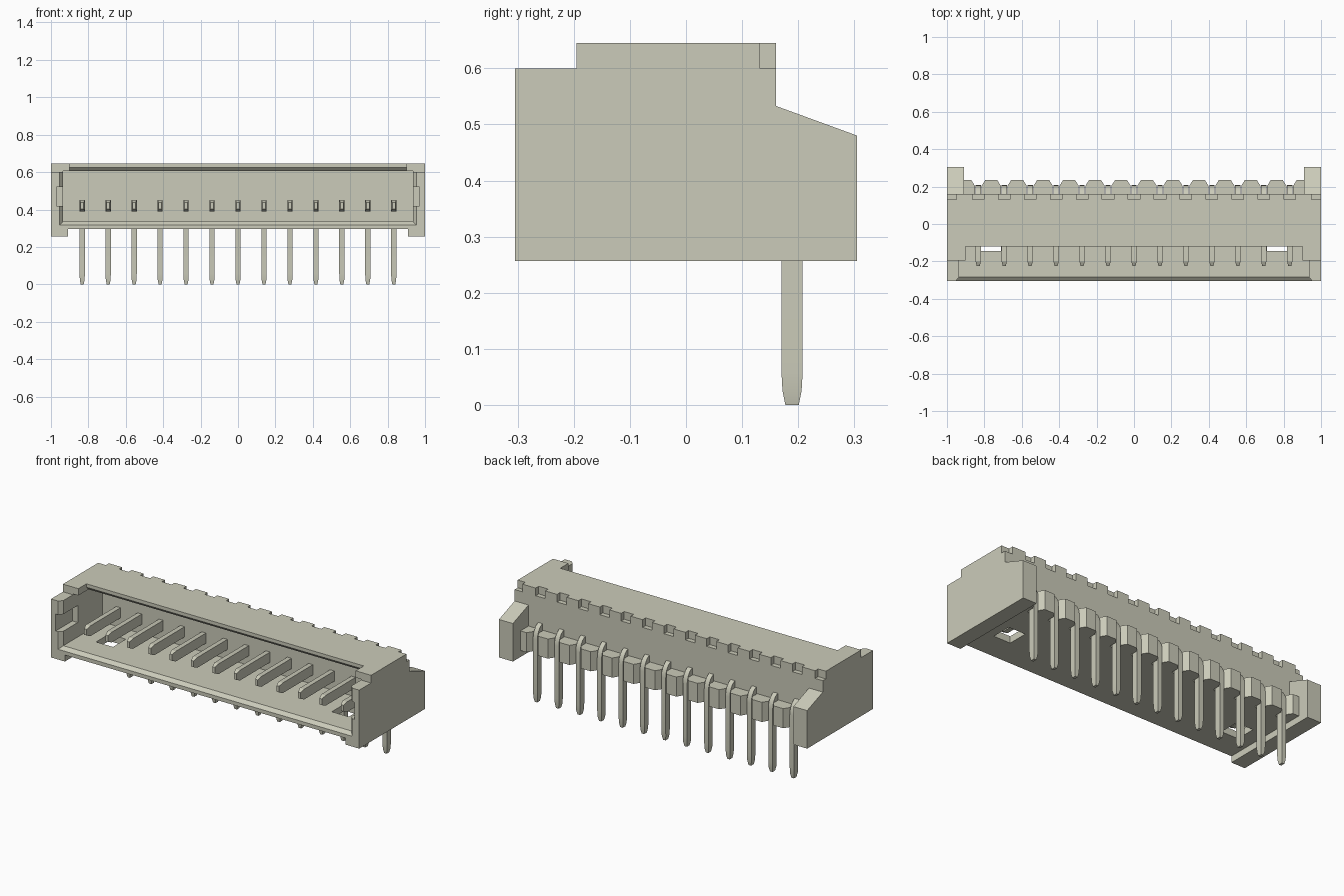
import bpy, bmesh, math

if "Cube" in bpy.data.objects:
    bpy.data.objects.remove(bpy.data.objects["Cube"])

mat = bpy.data.materials.new("warm grey beige")
mat.use_nodes = True
COL = (0.60, 0.60, 0.49, 1)
mat.diffuse_color = COL
bsdf = next(n for n in mat.node_tree.nodes if n.type == 'BSDF_PRINCIPLED')
bsdf.inputs["Base Color"].default_value = COL

PITCH = 0.1388
PINS = [(i - 6) * PITCH for i in range(13)]


def loft(name, rings):
    """Closed solid through a list of matching vertex rings."""
    bm = bmesh.new()
    vs = [[bm.verts.new(p) for p in r] for r in rings]
    n = len(rings[0])
    bm.faces.new(vs[0])
    bm.faces.new(vs[-1])
    for a, b in zip(vs, vs[1:]):
        for i in range(n):
            j = (i + 1) % n
            bm.faces.new((a[i], a[j], b[j], b[i]))
    bmesh.ops.recalc_face_normals(bm, faces=bm.faces)
    me = bpy.data.meshes.new(name)
    bm.to_mesh(me)
    bm.free()
    me.materials.append(mat)
    ob = bpy.data.objects.new(name, me)
    bpy.context.collection.objects.link(ob)
    return ob


def prism_x(name, prof, x0, x1):
    return loft(name, [[(x, y, z) for y, z in prof] for x in (x0, x1)])


def box(name, x0, x1, y0, y1, z0, z1):
    return prism_x(name, [(y0, z0), (y1, z0), (y1, z1), (y0, z1)], x0, x1)


# Housing block from its side outline
housing = prism_x("housing", [(-.305, .257), (.305, .257), (.305, .48), (.16, .533),
                              (.16, .645), (-.195, .645), (-.195, .60), (-.305, .60)], -1, 1)

# Cutters: underside, rear between the arms, open top front, cavity
cutters = [
    box("cut_underside", -.91, .91, -.5, .5, .1, .295),
    box("cut_rear", -.91, .91, .16, .5, .1, .9),
    box("cut_top_front", -.90, .90, -.5, -.12, .5, .9),
    box("cut_cavity", -.935, .935, -.5, .08, .335, .605),
    prism_x("cut_roof_chamfer", [(-.15, .59), (-.09, .59), (-.1, .605), (-.122, .627),
                                 (-.15, .627)], -.90, .90),
]


# Flared mouth of the cavity
def mouth(y, x, z):
    return [(-x, y, z), (x, y, z), (x, y, .61), (-x, y, .61)]


cutters.append(loft("cut_mouth", [mouth(-.31, .958, .313), mouth(-.28, .932, .338)]))

for s in (-1, 1):
    xs = sorted((s * .90, s * .97))
    cutters.append(box("cut_side_groove", *xs, -.5, -.15, .42, .52))
    xs = sorted((s * .71, s * .82))
    cutters.append(box("cut_floor_window", *xs, -.145, -.025, .2, .4))
    xs = sorted((s * .95, s * 1.1))
    cutters.append(box("cut_end_notch", *xs, .132, .3, .60, .9))
for x in PINS:
    cutters.append(box("cut_top_notch", x - .031, x + .031, .132, .3, .60, .9))

for c in cutters:
    c.hide_render = True
    m = housing.modifiers.new("cut", 'BOOLEAN')
    m.operation = 'DIFFERENCE'
    m.solver = 'EXACT'
    m.object = c
dg = bpy.context.evaluated_depsgraph_get()
cut_mesh = bpy.data.meshes.new_from_object(housing.evaluated_get(dg))
housing.modifiers.clear()
housing.data = cut_mesh
for c in cutters:
    bpy.data.objects.remove(c)

# Rear guide teeth between the pins
for i in range(14):
    x = (i - 6.5) * PITCH
    plan = [(-.051, .15), (-.051, .205), (-.032, .235), (.032, .235), (.051, .205), (.051, .15)]
    loft("guide_tooth", [[(x + a, y, z) for a, y in plan] for z in (.295, .41)])

# Bent pins: stations of (inner point, outer point, half width) along the bend
stations = [((-.225, .402), (-.225, .438), .008), ((-.20, .39), (-.20, .45), .014),
            ((.15, .39), (.15, .45), .014)]
for k in range(1, 6):
    a = math.radians(90 - 18 * k)
    stations.append(((.15 + .02 * math.cos(a), .37 + .02 * math.sin(a)),
                     (.15 + .058 * math.cos(a), .37 + .08 * math.sin(a)), .014))
stations += [((.17, .06), (.208, .06), .014), ((.172, .025), (.206, .025), .013),
             ((.177, 0), (.201, 0), .008)]
for x in PINS:
    rings = [[(x - w, *p), (x + w, *p), (x + w, *q), (x - w, *q)] for p, q, w in stations]
    pin = loft("contact_pin", rings)
    for o in bpy.context.selected_objects:
        o.select_set(False)
    pin.select_set(True)
    bpy.context.view_layer.objects.active = pin
    bpy.ops.object.shade_smooth_by_angle(angle=math.radians(25))
